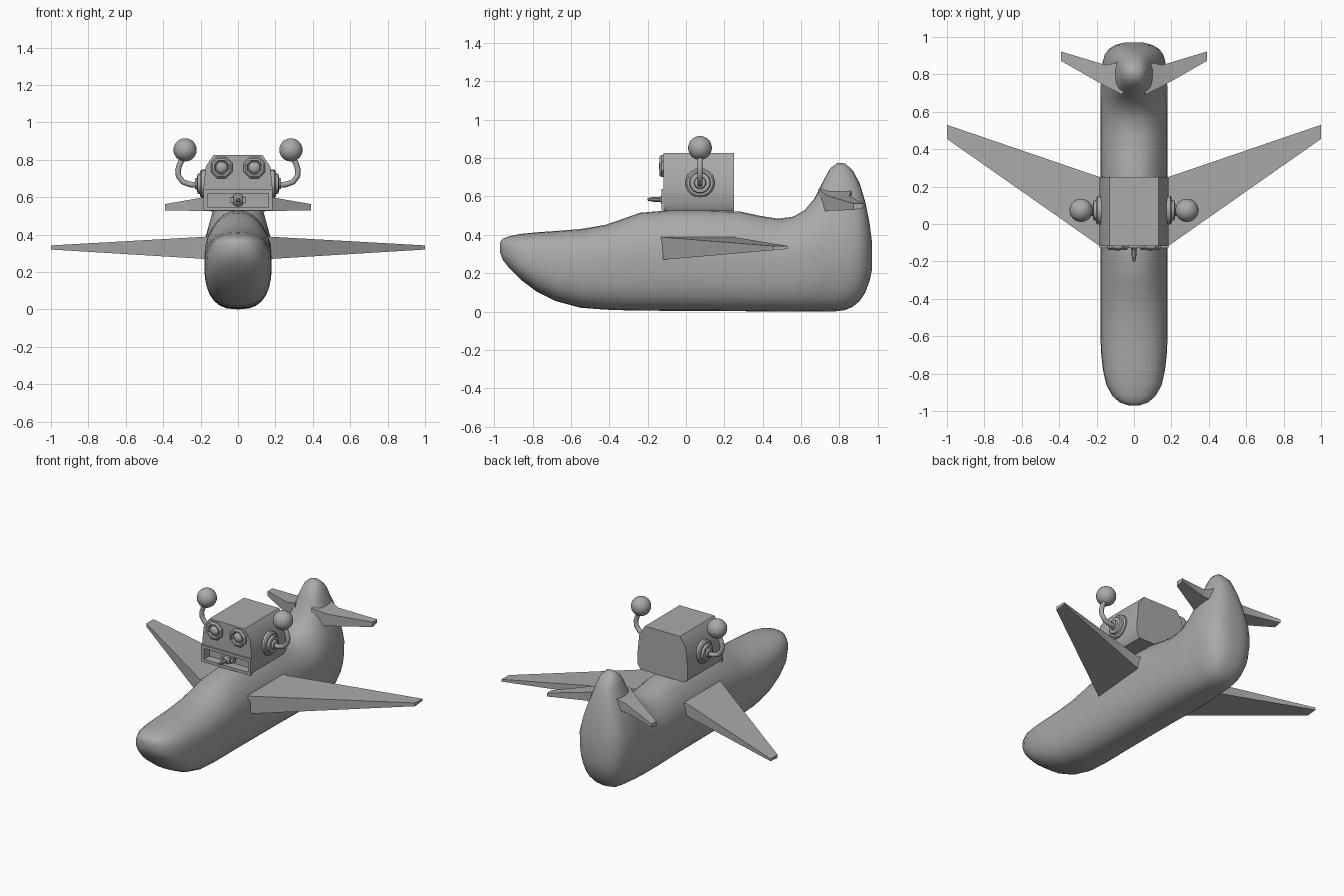
import bpy, bmesh, math
from mathutils import Vector, Matrix

if "Cube" in bpy.data.objects:
    bpy.data.objects.remove(bpy.data.objects["Cube"])

grey = bpy.data.materials.new("plain grey")
grey.diffuse_color = (0.4, 0.4, 0.4, 1)
grey.use_nodes = True
grey.node_tree.nodes["Principled BSDF"].inputs["Base Color"].default_value = grey.diffuse_color


def finish(name, bm, smooth=35):
    bmesh.ops.recalc_face_normals(bm, faces=bm.faces)
    me = bpy.data.meshes.new(name)
    bm.to_mesh(me)
    bm.free()
    ob = bpy.data.objects.new(name, me)
    bpy.context.collection.objects.link(ob)
    me.materials.append(grey)
    bpy.ops.object.select_all(action='DESELECT')
    ob.select_set(True)
    bpy.context.view_layer.objects.active = ob
    bpy.ops.object.shade_smooth_by_angle(angle=math.radians(smooth))
    return ob


def loft(name, rings, smooth=35):
    """Skin a row of equal-length point rings and cap both ends."""
    bm = bmesh.new()
    vs = [[bm.verts.new(p) for p in r] for r in rings]
    n = len(rings[0])
    for a, b in zip(vs, vs[1:]):
        for i in range(n):
            bm.faces.new((a[i], a[(i + 1) % n], b[(i + 1) % n], b[i]))
    bm.faces.new(vs[0])
    bm.faces.new(vs[-1])
    return finish(name, bm, smooth)


def lathe(name, profile, origin, axis, sides, smooth=35):
    """Turn (radius, distance) pairs around an axis through origin."""
    turn = Vector(axis).to_track_quat('Z', 'Y').to_matrix()
    return loft(name, [[Vector(origin) + turn @ Vector((
        r * math.cos(2 * math.pi * (i + .5) / sides),
        r * math.sin(2 * math.pi * (i + .5) / sides), d))
        for i in range(sides)] for r, d in profile], smooth)


# Fuselage with the upright tail fin blended in: y, bottom, top, half width
stations = [
    (-.97, .31, .36, .03), (-.955, .27, .38, .075), (-.92, .225, .393, .115),
    (-.86, .165, .405, .148), (-.78, .105, .413, .166), (-.68, .055, .42, .177),
    (-.55, .02, .43, .18), (-.42, .01, .452, .18), (-.33, .007, .483, .18),
    (-.24, .005, .515, .18), (-.1, .004, .527, .18), (.1, .003, .528, .18),
    (.28, .002, .522, .18), (.38, .001, .5, .18), (.48, 0, .484, .18),
    (.56, 0, .495, .18), (.62, 0, .53, .18), (.67, 0, .59, .18),
    (.715, 0, .68, .18), (.75, 0, .745, .18), (.79, .002, .776, .18),
    (.83, .008, .772, .178), (.87, .025, .735, .17), (.905, .055, .67, .158),
    (.935, .1, .57, .135), (.957, .16, .46, .1), (.97, .22, .36, .05)]


def section(y, lo, hi, w, n=28):
    ring = []
    for i in range(n):
        a = 2 * math.pi * i / n
        c, s = math.cos(a), math.sin(a)
        z = (lo + hi) / 2 + (hi - lo) / 2 * math.copysign(abs(s) ** .8, s)
        x = w * math.copysign(abs(c) ** .75, c)
        x *= 1 - .42 * min(1, max(0, (z - .36) / .3))   # slimmer fin
        ring.append((x, y, z))
    return ring


loft("fuselage", [section(*s) for s in stations], 60)


# Wings and tailplanes: tapered slabs, (x, front y, back y, bottom z, top z)
def slab(name, side, ribs):
    loft(name, [[(side * x, f, lo), (side * x, b, lo + .3 * (hi - lo)),
                 (side * x, b, hi), (side * x, f, hi)]
                for x, f, b, lo, hi in ribs], 40)


for side, word in ((-1, "left"), (1, "right")):
    slab(word + "_wing", side, [(.08, -.18, .285, .262, .395),
                                (.18, -.12, .25, .27, .388),
                                (1, .455, .53, .32, .342)])
    slab(word + "_tailplane", side, [(.06, .69, .87, .515, .64),
                                     (.15, .735, .85, .525, .605),
                                     (.39, .872, .922, .53, .563)])

# Head: chamfered block with a recessed mouth
outline = [(.165, .525), (.185, .56), (.185, .64), (.172, .765), (.13, .826)]
outline += [(-x, z) for x, z in reversed(outline)]
head = loft("head", [[(x, y, z) for x, z in outline] for y in (-.118, .25)], 30)
bpy.ops.mesh.primitive_cube_add(size=1, location=(0, -.12, .583))
cutter = bpy.context.object
cutter.name = "mouth_cutter"
cutter.scale = (.325, .1, .072)
cutter.hide_render = True
cutter.hide_set(True)
cut = head.modifiers.new("mouth", 'BOOLEAN')
cut.object = cutter
cut.solver = 'EXACT'

# Mouth frame
bm = bmesh.new()
for sx, sz, x, z in ((.37, .02, 0, .538), (.37, .02, 0, .63),
                     (.022, .112, -.174, .584), (.022, .112, .174, .584)):
    bmesh.ops.create_cube(bm, size=1, matrix=Matrix.Translation((x, -.12, z))
                          @ Matrix.Diagonal((sx, .018, sz, 1)))
finish("mouth_frame", bm)

# Nozzle in the mouth
lathe("mouth_nozzle", [(.036, 0), (.036, .025), (.026, .035), (.026, .055),
                       (.013, .065), (.013, .1), (.007, .13)],
      (0, -.07, .585), (0, -1, 0), 10)
bpy.ops.mesh.primitive_cube_add(size=1, location=(0, -.1, .585))
bar = bpy.context.object
bar.name = "nozzle_plate"
bar.scale = (.085, .03, .03)
bar.data.materials.append(grey)

for side, word in ((-1, "left"), (1, "right")):
    # Eye: octagonal ring around a domed pupil
    lathe(word + "_eye_ring", [(.062, 0), (.062, .014), (.052, .024),
                               (.042, .024), (.036, .01)],
          (side * .088, -.115, .758), (0, -1, 0), 8, 25)
    lathe(word + "_pupil", [(.033, 0), (.031, .014), (.022, .023), (.008, .027)],
          (side * .088, -.115, .758), (0, -1, 0), 14, 60)
    # Stepped ear disc
    lathe(word + "_ear", [(.077, 0), (.077, .022), (.068, .03), (.056, .03),
                          (.052, .045), (.032, .047), (.028, .058)],
          (side * .172, .073, .672), (side, 0, 0), 18)
    # Antenna: bent tube with a ball
    path = [(.2, .665), (.258, .668), (.295, .682), (.318, .712),
            (.321, .745), (.31, .78), (.288, .82)]
    rings = []
    for i, p in enumerate(path):
        q, r = path[max(i - 1, 0)], path[min(i + 1, len(path) - 1)]
        t = Vector((r[0] - q[0], r[1] - q[1])).normalized()
        rings.append([(side * (p[0] - t.y * .015 * math.cos(a)),
                       .073 + .015 * math.sin(a),
                       p[1] + t.x * .015 * math.cos(a))
                      for a in (2 * math.pi * k / 10 for k in range(10))])
    loft(word + "_antenna", rings, 60)
    bpy.ops.mesh.primitive_uv_sphere_add(segments=24, ring_count=14, radius=.062,
                                         location=(side * .283, .073, .853))
    ball = bpy.context.object
    ball.name = word + "_antenna_ball"
    ball.data.materials.append(grey)
    bpy.ops.object.shade_smooth()
